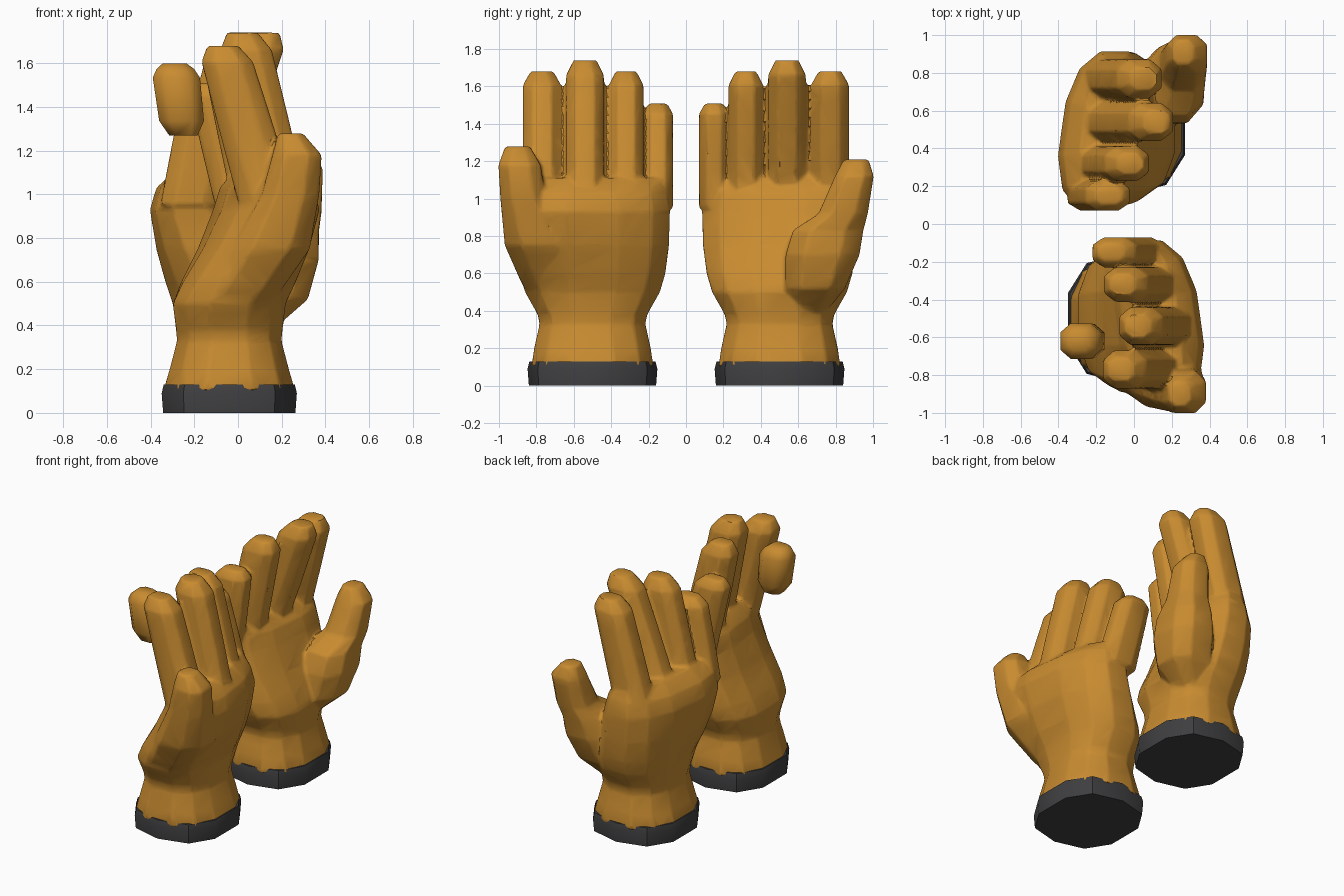
import bpy, bmesh, math
from mathutils import Vector

cube = bpy.data.objects.get("Cube")
if cube:
    bpy.data.objects.remove(cube, do_unlink=True)


def material(name, color):
    m = bpy.data.materials.new(name)
    m.use_nodes = True
    m.diffuse_color = color
    m.node_tree.nodes["Principled BSDF"].inputs["Base Color"].default_value = color
    return m


leather = material("tan leather", (.58, .26, .03, 1))
rubber = material("dark grey trim", (.05, .05, .053, 1))


def add_ring(bm, center, half_x, half_y, sides, skew=0):
    """Horizontal ring with a rounded-box outline; skew slides x along y."""
    ring = []
    for i in range(sides):
        angle = math.tau * (i + .5) / sides
        c, s = math.cos(angle), math.sin(angle)
        dx = math.copysign(abs(c) ** .8, c) * half_x
        dy = math.copysign(abs(s) ** .8, s) * half_y
        ring.append(bm.verts.new(center + Vector((dx + skew * dy, dy, 0))))
    return ring


def bridge(bm, rings):
    """Closed skin over a stack of rings."""
    for low, high in zip(rings, rings[1:]):
        for i in range(len(low)):
            bm.faces.new((low[i - 1], low[i], high[i], high[i - 1]))
    bm.faces.new(rings[0][::-1])
    bm.faces.new(rings[-1])


def add_finger(bm, base, tip, half_x, half_y):
    """Blunt leaning finger, a little deeper at its base."""
    rings = []
    for along, deep, wide in ((0, 1.15, 1), (.5, 1.08, 1), (.9, 1, 1), (1, .6, .6)):
        center = base.lerp(tip, along)
        rings.append(add_ring(bm, center, half_x * deep, half_y * wide, 8))
    bridge(bm, rings)


def finish(name, bm, mat, blend=False, angle=35):
    mesh = bpy.data.meshes.new(name)
    bm.normal_update()
    bm.to_mesh(mesh)
    bm.free()
    mesh.materials.append(mat)
    ob = bpy.data.objects.new(name, mesh)
    bpy.context.scene.collection.objects.link(ob)
    bpy.ops.object.select_all(action='DESELECT')
    ob.select_set(True)
    bpy.context.view_layer.objects.active = ob
    if blend:
        # Fuse the overlapping parts into one chunky leather skin
        fuse = ob.modifiers.new("fuse", 'REMESH')
        fuse.mode = 'VOXEL'
        fuse.voxel_size = .012
        soften = ob.modifiers.new("soften", 'SMOOTH')
        soften.factor = .5
        soften.iterations = 4
        facet = ob.modifiers.new("facet", 'DECIMATE')
        facet.ratio = .07
        for modifier in ("fuse", "soften", "facet"):
            bpy.ops.object.modifier_apply(modifier=modifier)
    bpy.ops.object.shade_smooth_by_angle(angle=math.radians(angle))


# Shapes shared by both gloves, measured outward from the middle
SLEEVE = ((.1, .31, .335), (.2, .28, .32), (.33, .245, .29), (.38, .25, .3))
# height, bend toward the knuckles, half depth, half width
PALM = ((.5, 0, .265, .37), (.6, .25, .265, .4), (.75, .65, .25, .42),
        (.93, 1, .23, .425), (1.03, 1, .2, .41), (1.11, .95, .12, .38))
# distance out, tip height, half width: index, middle, ring, little
FINGERS = ((.77, 1.68, .108), (.54, 1.74, .107), (.32, 1.68, .098), (.15, 1.51, .085))


def build_glove(name, side, bend, knuckles, tips, thumb):
    bm = bmesh.new()
    # Sleeve, wrist and palm
    root = Vector((-.04, side * .5, 0))
    rings = [add_ring(bm, root + Vector((0, 0, z)), hx, hy, 12) for z, hx, hy in SLEEVE]
    for z, amount, hx, hy in PALM:
        center = root + Vector((bend * amount, 0, z))
        rings.append(add_ring(bm, center, hx, hy, 12, side * amount * .14))
    bridge(bm, rings)

    # Four fingers leaning from knuckle to tip
    for (out, top, half), knuckle_x, tip_x in zip(FINGERS, knuckles, tips):
        base = Vector((knuckle_x, side * out, .95))
        add_finger(bm, base, Vector((tip_x, side * out, top)), .125, half)

    # Thumb swelling out of the palm: height, x, distance out, half depth, half width
    bridge(bm, [add_ring(bm, Vector((x, side * out, z)), hx, hy, 8)
                for z, x, out, hx, hy in thumb])
    finish(name, bm, leather, blend=True)

    # Dark band around the opening
    bm = bmesh.new()
    band = ((0, .315), (.09, .322), (.13, .312))
    bridge(bm, [add_ring(bm, root + Vector((0, 0, z)), r, r + .025, 10) for z, r in band])
    finish(name + "_cuff", bm, rubber)


build_glove("front_glove", side=-1, bend=.17,
            knuckles=(.14, .19, .11, .03), tips=(-.07, .02, -.06, -.12),
            thumb=((.4, -.04, .66, .15, .11), (.55, .02, .72, .18, .17),
                   (.75, .15, .79, .19, .19), (1, .24, .87, .14, .13),
                   (1.18, .27, .89, .12, .12), (1.28, .24, .9, .06, .07)))

build_glove("back_glove", side=1, bend=-.12,
            knuckles=(-.15, -.17, -.18, -.22), tips=(.05, .12, -.02, -.13),
            thumb=((.4, .07, .66, .12, .1), (.52, .16, .69, .17, .17),
                   (.7, .2, .73, .18, .21), (.83, .22, .76, .16, .2),
                   (.92, .26, .84, .13, .14), (1.12, .28, .9, .115, .11),
                   (1.21, .26, .91, .06, .07)))

# Separate padded tip beside the front glove
bm = bmesh.new()
low, high = Vector((-.25, -.62, 1.27)), Vector((-.29, -.62, 1.6))
bridge(bm, [add_ring(bm, low.lerp(high, along), size * .115, size * .1, 8)
            for along, size in ((0, .6), (.2, .95), (.8, 1), (.92, .8), (1, .5))])
finish("loose_fingertip", bm, leather, angle=60)
